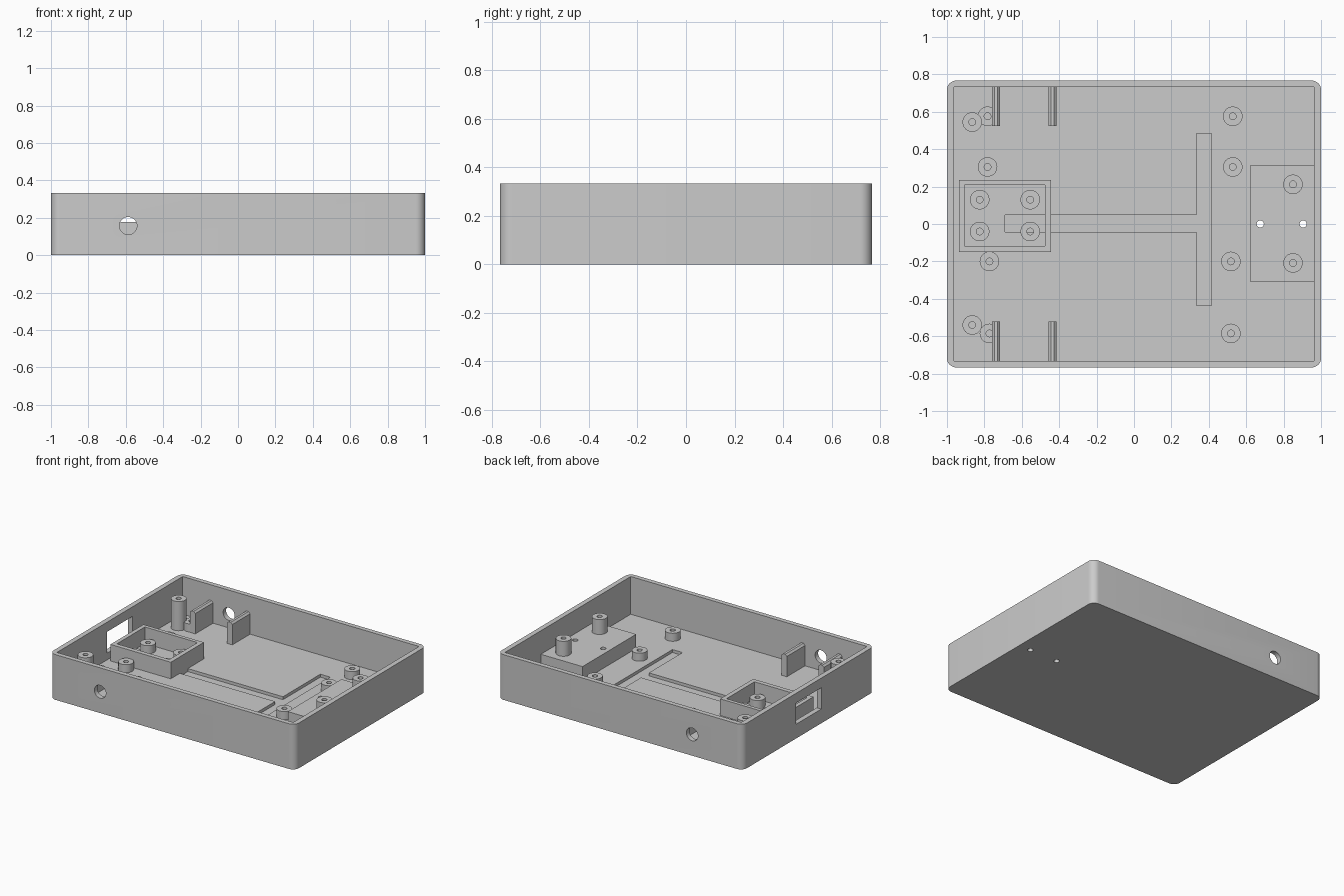
import bpy
import bmesh
from math import radians
from mathutils import Matrix, Vector

if "Cube" in bpy.data.objects:
    bpy.data.objects.remove(bpy.data.objects["Cube"])

grey = bpy.data.materials.new("plain_grey")
grey.use_nodes = True
grey.diffuse_color = (0.6, 0.6, 0.6, 1)
grey.node_tree.nodes["Principled BSDF"].inputs["Base Color"].default_value = (0.6, 0.6, 0.6, 1)

FLOOR, GROOVE, TOP = 0.055, 0.033, 0.333
POST_R, BORE_R = 0.052, 0.018


def finish(name, bm):
    """Turn a bmesh into a named grey object."""
    mesh = bpy.data.meshes.new(name)
    bmesh.ops.recalc_face_normals(bm, faces=bm.faces)
    bm.to_mesh(mesh)
    bm.free()
    mesh.materials.append(grey)
    obj = bpy.data.objects.new(name, mesh)
    bpy.context.collection.objects.link(obj)
    return obj


def box(name, x, y, z, radius=0):
    """Box from three (low, high) ranges, with optional rounded upright edges."""
    bm = bmesh.new()
    bmesh.ops.create_cube(bm, size=1)
    for v in bm.verts:
        v.co = Vector([r[0] if c < 0 else r[1] for c, r in zip(v.co, (x, y, z))])
    if radius:
        upright = [e for e in bm.edges if abs(e.verts[0].co.z - e.verts[1].co.z) > 0.01]
        bmesh.ops.bevel(bm, geom=upright, offset=radius, segments=8, profile=0.5, affect='EDGES')
    return finish(name, bm)


def cylinder(name, centre, radius, length, along_y=False):
    bm = bmesh.new()
    turn = Matrix.Rotation(radians(90), 4, 'X') if along_y else Matrix()
    bmesh.ops.create_cone(bm, cap_ends=True, segments=40, radius1=radius, radius2=radius,
                          depth=length, matrix=Matrix.Translation(centre) @ turn)
    return finish(name, bm)


def cut(obj, *cutters):
    """Subtract each cutter and discard it."""
    bpy.context.view_layer.objects.active = obj
    for cutter in cutters:
        mod = obj.modifiers.new("cut", 'BOOLEAN')
        mod.operation, mod.solver, mod.object = 'DIFFERENCE', 'EXACT', cutter
        bpy.ops.object.modifier_apply(modifier=mod.name)
        bpy.data.objects.remove(cutter)


def post(name, x, y, base, top):
    """Hollow screw post."""
    bm = bmesh.new()
    rings = []
    for r, z in ((POST_R, base), (POST_R, top), (BORE_R, top), (BORE_R, base)):
        ring = bmesh.ops.create_circle(bm, segments=32, radius=r,
                                       matrix=Matrix.Translation((x, y, z)))["verts"]
        rings.append(ring)
    for a, b in zip(rings, rings[1:] + rings[:1]):
        for i in range(32):
            j = (i + 1) % 32
            bm.faces.new((a[i], a[j], b[j], b[i]))
    return finish(name, bm)


# Tray with rounded corners, hollowed out
tray = box("tray", (-1, 1), (-0.767, 0.767), (0, TOP), 0.05)
cut(tray, box("cavity", (-0.963, 0.963), (-0.732, 0.732), (FLOOR, 0.5)))

# T-shaped groove in the floor
cut(tray,
    box("groove_bar", (0.333, 0.415), (-0.435, 0.483), (GROOVE, 0.1)),
    box("groove_stem", (-0.69, 0.36), (-0.043, 0.048), (GROOVE, 0.1)))

# Round cable holes front and back, and the connector window in the -x wall
cut(tray,
    cylinder("cable_hole", (-0.587, 0, 0.157), 0.047, 2, along_y=True),
    box("window", (-1.1, -0.95), (-0.147, 0.148), (0.105, 0.262)))

# Raised mounting pad
pad = box("mounting_pad", (0.623, 0.98), (-0.31, 0.315), (0.04, 0.16))

# Small holes through pad and floor
for x in (0.675, 0.904):
    for part in (tray, pad):
        cut(part, cylinder("pad_hole", (x, 0, 0.1), 0.019, 0.4))

# Open frame around the connector board
frame = box("board_frame", (-0.935, -0.443), (-0.15, 0.235), (GROOVE, 0.177))
cut(frame, box("frame_opening", (-0.905, -0.476), (-0.117, 0.208), (0, 0.3)))

# Screw posts: tall corner pair, pad pair, low board posts
parts = [tray, pad, frame]
for y in (-0.54, 0.545):
    parts.append(post("tall_post", -0.865, y, 0.04, 0.27))
for y in (-0.208, 0.212):
    parts.append(post("pad_post", 0.85, y, 0.15, 0.27))
low_posts = [(x, y) for x in (-0.783, 0.528) for y in (0.305, 0.576)]
low_posts += [(x, y) for x in (-0.773, 0.518) for y in (-0.2, -0.585)]
low_posts += [(x, y) for x in (-0.825, -0.555) for y in (-0.04, 0.13)]
for x, y in low_posts:
    parts.append(post("low_post", x, y, GROOVE, 0.114))

# Upright guide ribs with chamfered tops, against front and back walls
for x in (-0.738, -0.436):
    for y in ((-0.75, -0.52), (0.525, 0.75)):
        bm = bmesh.new()
        w, c, h = 0.022, 0.013, 0.218
        outline = [(-w, 0.04), (w, 0.04), (w, h - c), (w - c, h), (c - w, h), (-w, h - c)]
        face = bm.faces.new([bm.verts.new((x + u, y[0], z)) for u, z in outline])
        side = bmesh.ops.extrude_face_region(bm, geom=[face])["geom"]
        bmesh.ops.translate(bm, vec=(0, y[1] - y[0], 0),
                            verts=[g for g in side if isinstance(g, bmesh.types.BMVert)])
        finish("guide_rib", bm)

# Smooth the round surfaces, keep the edges sharp
bpy.ops.object.select_all(action='DESELECT')
for part in parts:
    part.select_set(True)
bpy.context.view_layer.objects.active = tray
bpy.ops.object.shade_smooth_by_angle(angle=radians(30))
